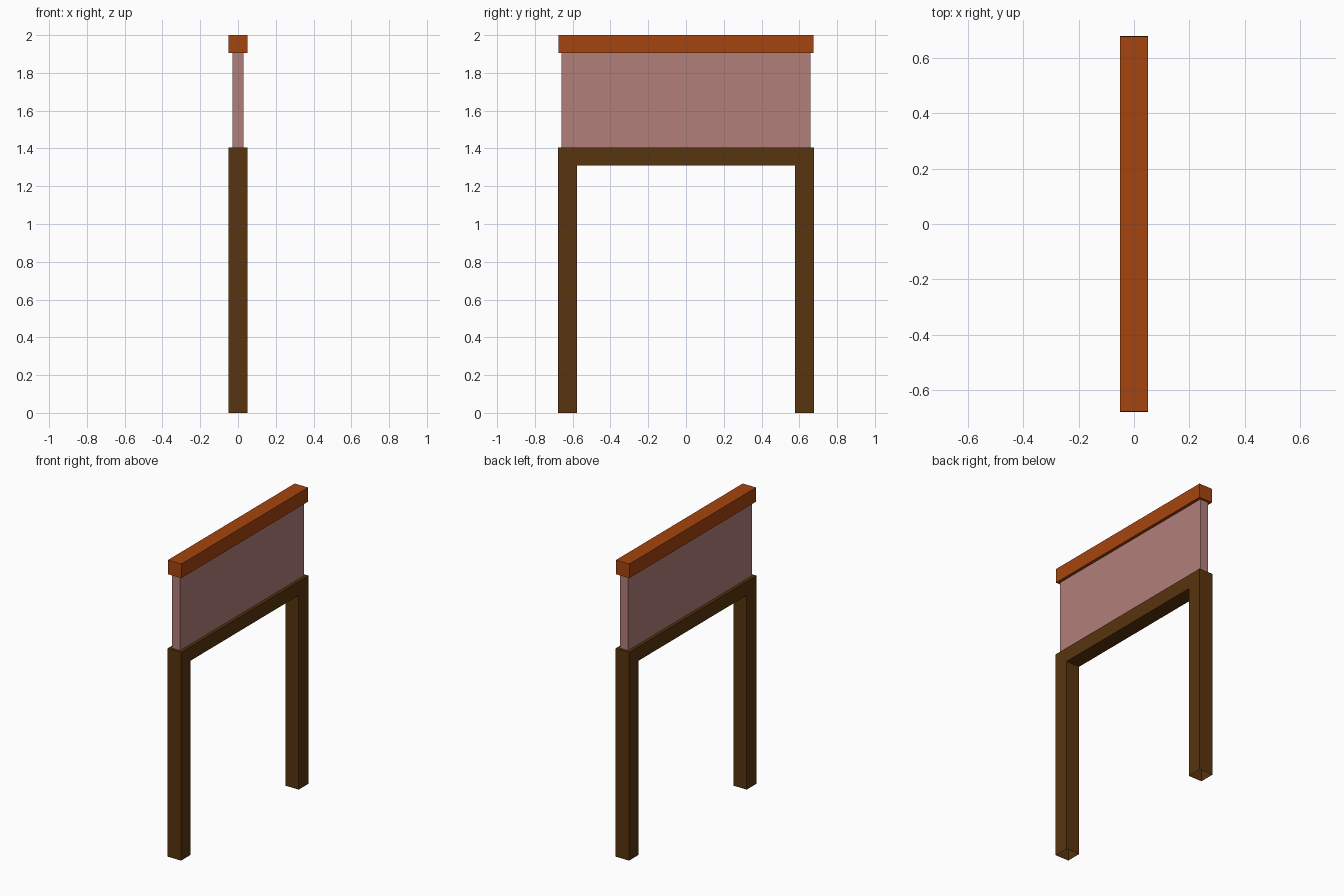
import bpy, bmesh

if "Cube" in bpy.data.objects:
    bpy.data.objects.remove(bpy.data.objects["Cube"])


def srgb(r, g, b):
    f = lambda c: c / 12.92 if c <= 0.04045 else ((c + 0.055) / 1.055) ** 2.4
    return (f(r / 255), f(g / 255), f(b / 255), 1.0)


def material(name, rgb):
    m = bpy.data.materials.new(name)
    m.diffuse_color = srgb(*rgb)
    m.use_nodes = True
    m.node_tree.nodes["Principled BSDF"].inputs["Base Color"].default_value = m.diffuse_color
    return m


brown = material("dark brown wood", (88, 52, 14))
orange = material("burnt orange", (166, 68, 14))
pink = material("dusty pink", (178, 127, 122))


def box(name, lo, hi, mat, open_bottom=False):
    """Axis-aligned box between two corners, optionally without its underside."""
    bm = bmesh.new()
    bmesh.ops.create_cube(bm, size=1)
    for v in bm.verts:
        v.co = [lo[i] if v.co[i] < 0 else hi[i] for i in range(3)]
    bm.normal_update()
    if open_bottom:
        bottom = [f for f in bm.faces if f.normal.z < -0.9]
        bmesh.ops.delete(bm, geom=bottom, context='FACES_ONLY')
    me = bpy.data.meshes.new(name)
    bm.to_mesh(me)
    bm.free()
    me.materials.append(mat)
    ob = bpy.data.objects.new(name, me)
    bpy.context.collection.objects.link(ob)
    return ob


W = 0.05          # half thickness of the frame
Y_OUT = 0.678     # outer face of the legs
Y_IN = 0.576      # inner face of the legs
Z_BEAM = 1.31     # underside of the beam
Z_FRAME = 1.405   # top of the frame
Z_CAP = 1.905     # underside of the cap rail

# Hollow legs, open at the floor
box("front_leg", (-W, -Y_OUT, 0), (W, -Y_IN, Z_FRAME), brown, open_bottom=True)
box("back_leg", (-W, Y_IN, 0), (W, Y_OUT, Z_FRAME), brown, open_bottom=True)

# Crossbeam joining the legs
box("crossbeam", (-W, -Y_IN, Z_BEAM), (W, Y_IN, Z_FRAME), brown)

# Thin upright panel and its cap rail
box("panel", (-0.03, -0.66, Z_FRAME), (0.03, 0.66, Z_CAP), pink)
box("cap_rail", (-W, -0.676, Z_CAP), (W, 0.676, 2.0), orange)
